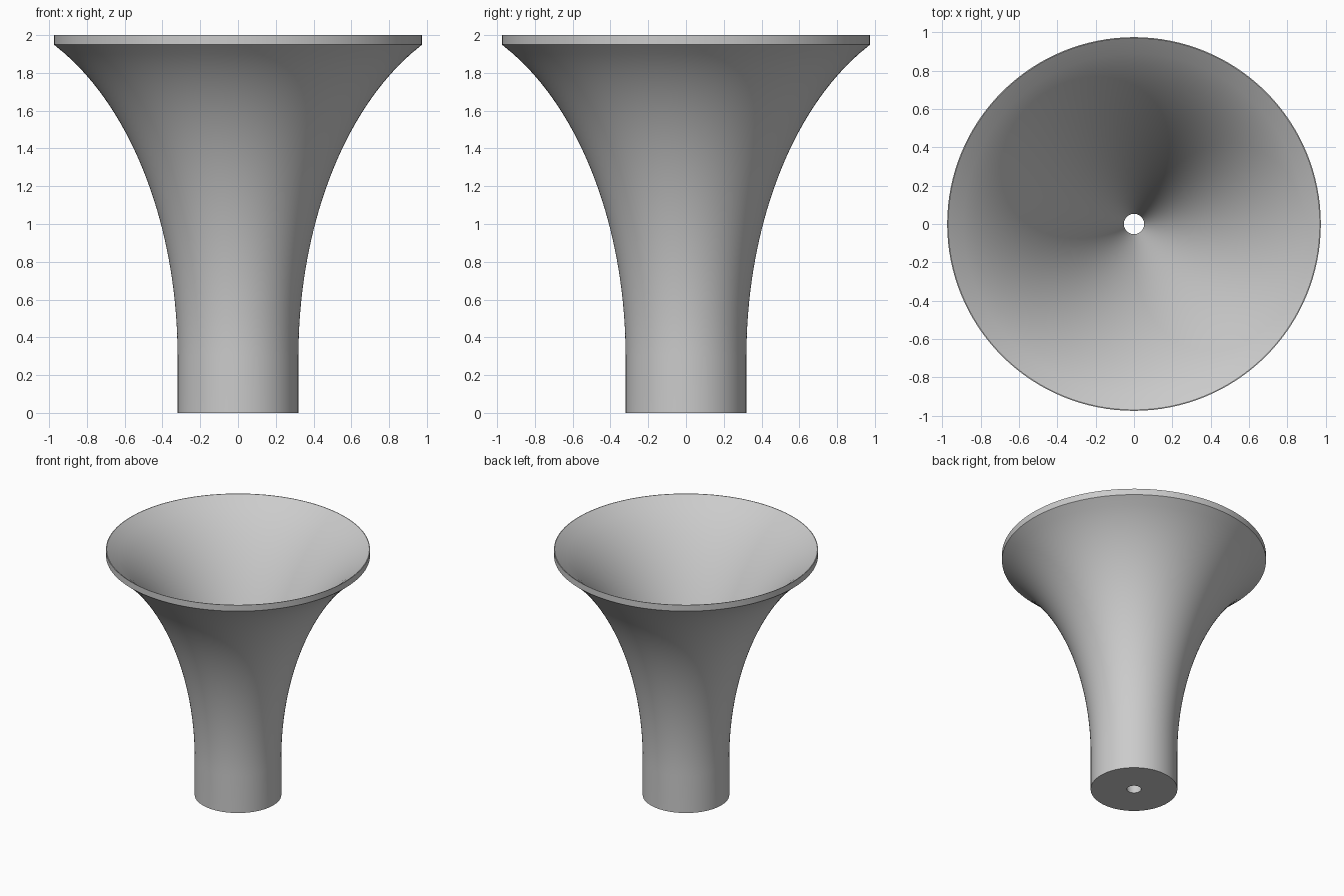
import bpy, math

cube = bpy.data.objects.get("Cube")
if cube:
    bpy.data.objects.remove(cube, do_unlink=True)

SIDES = 128
STEPS = 32


def flare(r0, z0, r1, z1, bend, taper):
    """Elliptical arc opening outward on top of a straight taper; bend is below 1."""
    full = 1 - math.sqrt(1 - bend ** 2)
    height = z1 - z0
    spread = r1 - r0 - taper * height
    pts = []
    for i in range(STEPS + 1):
        t = i / STEPS
        out = (1 - math.sqrt(1 - (bend * t) ** 2)) / full
        pts.append((r0 + taper * height * t + spread * out, z0 + height * t))
    return pts


def lathe(name, profile, mat):
    """Revolve a closed radius/height loop around the z axis."""
    n = len(profile)
    verts, faces = [], []
    for s in range(SIDES):
        a = math.tau * s / SIDES
        verts += [(r * math.cos(a), r * math.sin(a), z) for r, z in profile]
    for s in range(SIDES):
        t = (s + 1) % SIDES
        for i in range(n):
            j = (i + 1) % n
            faces.append((s * n + i, t * n + i, t * n + j, s * n + j))
    mesh = bpy.data.meshes.new(name)
    mesh.from_pydata(verts, [], faces)
    mesh.materials.append(mat)
    obj = bpy.data.objects.new(name, mesh)
    bpy.context.collection.objects.link(obj)
    return obj


# Plain grey
grey = bpy.data.materials.new("plain_grey")
grey.use_nodes = True
color = (0.6, 0.6, 0.6, 1)
grey.diffuse_color = color
grey.node_tree.nodes["Principled BSDF"].inputs["Base Color"].default_value = color

# Stem and flared outside, upright rim band, then the bore back down
outside = [(0.32, 0)] + flare(0.32, 0.3, 0.975, 1.95, 0.9, 0)
bore = flare(0.053, 0, 0.97, 2, 0.95, 0.15)
profile = outside + [(0.975, 2)] + bore[::-1]
horn = lathe("flared_funnel", profile, grey)

bpy.context.view_layer.objects.active = horn
horn.select_set(True)
bpy.ops.object.shade_smooth_by_angle(angle=math.radians(30))
